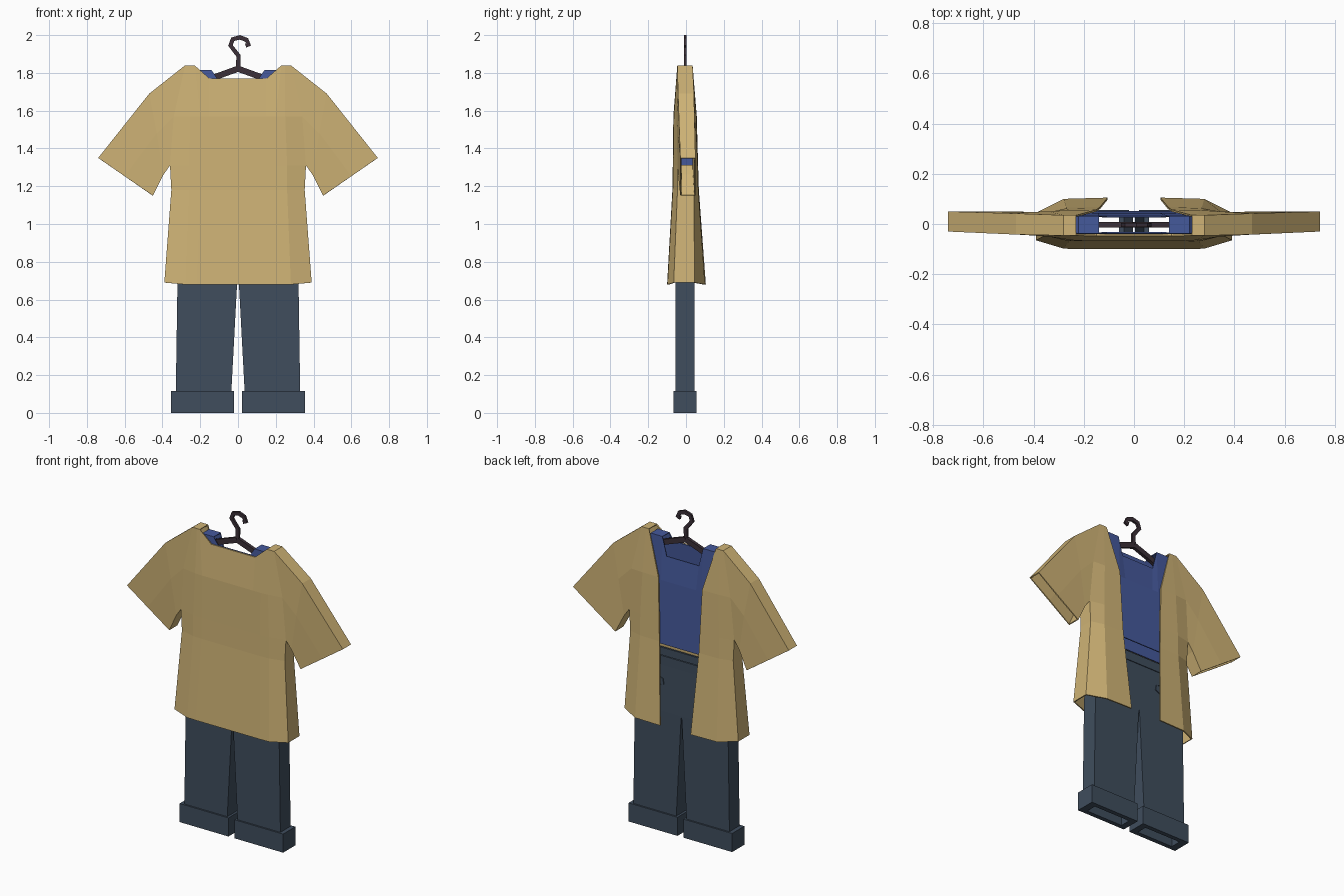
import bpy, bmesh
from mathutils import Vector

if "Cube" in bpy.data.objects:
    bpy.data.objects.remove(bpy.data.objects["Cube"])


def material(name, rgb):
    m = bpy.data.materials.new(name)
    m.diffuse_color = (*rgb, 1)
    m.use_nodes = True
    m.node_tree.nodes["Principled BSDF"].inputs["Base Color"].default_value = m.diffuse_color
    return m


TAN = material("tan cloth", (0.62, 0.45, 0.18))
BLUE = material("blue cloth", (0.06, 0.10, 0.33))
NAVY = material("navy denim", (0.05, 0.075, 0.11))
DARK = material("dark wood", (0.045, 0.03, 0.04))


def sheet(rows):
    """Quads between neighbouring rows of points."""
    return [(a[i], a[i + 1], b[i + 1], b[i])
            for a, b in zip(rows, rows[1:])
            for i in range(min(len(a), len(b)) - 1)]


def build(name, faces, mat, mirror=True, thickness=0):
    bm = bmesh.new()
    for f in faces:
        bm.faces.new([bm.verts.new(p) for p in f])
        if mirror:
            bm.faces.new([bm.verts.new((-x, y, z)) for x, y, z in reversed(f)])
    bmesh.ops.remove_doubles(bm, verts=bm.verts, dist=0.0005)
    bmesh.ops.recalc_face_normals(bm, faces=bm.faces)
    me = bpy.data.meshes.new(name)
    bm.to_mesh(me)
    bm.free()
    me.materials.append(mat)
    ob = bpy.data.objects.new(name, me)
    bpy.context.collection.objects.link(ob)
    if thickness:
        s = ob.modifiers.new("cloth thickness", 'SOLIDIFY')
        s.thickness = thickness
        s.offset = -1
    return ob


def ring(x0, x1, y0, y1, z):
    """Closed rectangular cross-section."""
    return [(x0, y0, z), (x1, y0, z), (x1, y1, z), (x0, y1, z), (x0, y0, z)]


def ribbon(pts, width, y0, y1):
    """Flat bar of given width following (x, z) points, mitred at bends."""
    p = [Vector(q) for q in pts]
    rings = []
    for i, q in enumerate(p):
        d0 = (q - p[max(i - 1, 0)]).normalized()
        d1 = (p[min(i + 1, len(p) - 1)] - q).normalized()
        t = (d0 + d1).normalized()
        n = Vector((-t.y, t.x)) * width / 2
        a, b = q + n, q - n
        rings.append([(a.x, y0, a.y), (b.x, y0, b.y), (b.x, y1, b.y),
                      (a.x, y1, a.y), (a.x, y0, a.y)])
    return sheet(rings) + [tuple(rings[0][:4]), tuple(rings[-1][:4])]


# Coat: closed front panel with half sleeve
front = [
    [(0, -.10, .68), (.15, -.10, .68), (.22, -.10, .68), (.28, -.098, .68), (.39, -.065, .69)],
    [(0, -.072, 1.18), (.15, -.072, 1.18), (.2, -.072, 1.18), (.26, -.07, 1.18), (.353, -.045, 1.18)],
    [(0, -.07, 1.31), (.15, -.07, 1.31), (.2, -.07, 1.31), (.26, -.068, 1.31), (.36, -.045, 1.31),
     (.395, -.042, 1.26), (.45, -.03, 1.15)],
    [(0, -.067, 1.57), (.15, -.067, 1.57), (.2, -.067, 1.57), (.25, -.064, 1.57), (.34, -.05, 1.57),
     (.43, -.044, 1.48), (.60, -.03, 1.253)],
    [(0, -.048, 1.77), (.15, -.048, 1.77), (.23, -.046, 1.84), (.25, -.046, 1.84), (.28, -.046, 1.84),
     (.47, -.042, 1.69), (.74, -.03, 1.35)],
]
# Coat: open rear panel
back = [
    [(.105, .105, .68), (.28, .10, .68), (.39, .045, .69)],
    [(.135, .068, 1.18), (.27, .065, 1.18), (.353, .042, 1.18)],
    [(.14, .064, 1.31), (.27, .062, 1.31), (.36, .042, 1.31), (.395, .043, 1.26), (.45, .05, 1.15)],
    [(.15, .057, 1.57), (.26, .055, 1.57), (.34, .05, 1.57), (.43, .047, 1.48), (.60, .05, 1.253)],
    [(.23, .035, 1.84), (.25, .035, 1.84), (.28, .035, 1.84), (.47, .042, 1.69), (.74, .05, 1.35)],
]
under = sheet([[front[0][4], front[1][4], *front[2][4:]], [back[0][2], back[1][2], *back[2][2:]]])
build("coat", sheet(front) + sheet(back) + under + sheet([front[4][2:], back[4]]), TAN, thickness=.008)

# Shirt under the coat, with the lower neckline on the open side
def shirt_panel(y_hem, y_chest, y_top, neck_z):
    return [
        [(x, y_hem, 1.16) for x in (0, .10, .14, .21, .29)],
        [(x, y_chest, 1.55) for x in (0, .10, .14, .21, .30)],
        [(0, y_top, neck_z), (.11, y_top, neck_z), (.14, y_top, 1.815), (.22, y_top, 1.815),
         (.31, y_top, 1.71)],
    ]


sf, sb = shirt_panel(-.05, -.05, -.038, 1.77), shirt_panel(.052, .044, .032, 1.70)
sides = sheet([[r[4] for r in sf], [r[4] for r in sb]])
build("shirt", sheet(sf) + sheet(sb) + sides + sheet([sf[2][2:], sb[2][2:]]), BLUE, thickness=.006)

# Trousers: the halves join above the crotch
legs = sheet([ring(.038, .33, -.055, .045, .06), ring(.003, .32, -.055, .045, .72),
              ring(0, .318, -.055, .045, .74), ring(0, .29, -.05, .043, 1.08)])
legs = [f for f in legs if not (all(p[0] < .004 for p in f))]
build("trousers", legs, NAVY, thickness=.006)

# Waistband
build("waistband", sheet([ring(-.296, .296, -.055, .048, 1.03), ring(-.294, .294, -.055, .048, 1.085),
                          ring(-.28, .28, -.043, .036, 1.085), ring(-.28, .28, -.043, .036, 1.03),
                          ring(-.296, .296, -.055, .048, 1.03)]), NAVY, mirror=False)

# Turned-up cuffs
build("trouser_cuffs", sheet([ring(.02, .355, -.065, .055, 0), ring(.02, .355, -.065, .055, .115),
                              ring(.06, .31, -.038, .028, .115), ring(.06, .31, -.038, .028, 0),
                              ring(.02, .355, -.065, .055, 0)]), NAVY)

# Curved pocket trims
build("pocket_trims", ribbon([(.16, .955), (.128, .94), (.122, .91), (.16, .89)], .008, .04, .049), NAVY)

# Hanger: hook and sloping arms
build("hanger_hook", ribbon([(0, 1.81), (.003, 1.89), (-.04, 1.945), (-.028, 1.978), (.01, 1.988),
                             (.045, 1.975), (.058, 1.95), (.04, 1.945)], .024, -.011, .003),
      DARK, mirror=False)
build("hanger_arms", ribbon([(0, 1.822), (.13, 1.775), (.26, 1.72)], .032, -.013, .007), DARK)
